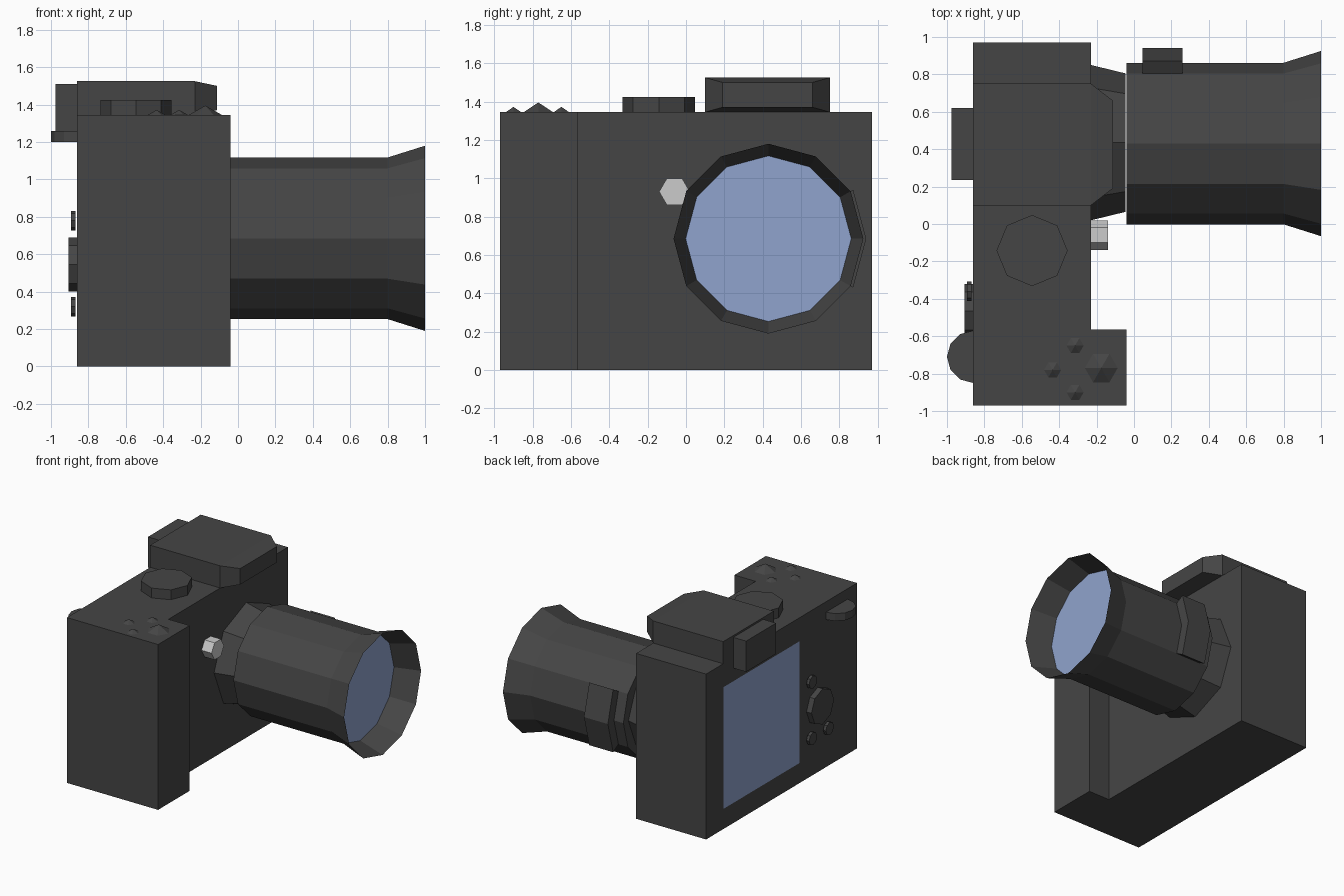
import bpy, bmesh
from math import cos, sin, pi, radians

if "Cube" in bpy.data.objects:
    bpy.data.objects.remove(bpy.data.objects["Cube"])


def material(name, rgb):
    m = bpy.data.materials.new(name)
    m.diffuse_color = (*rgb, 1)
    m.use_nodes = True
    m.node_tree.nodes["Principled BSDF"].inputs["Base Color"].default_value = m.diffuse_color
    return m


DARK = material("dark_plastic", (0.06, 0.06, 0.06))
BLUE = material("blue_glass", (0.28, 0.37, 0.61))
LIGHT = material("light_grey", (0.6, 0.6, 0.6))


def loft(name, loops, mat=DARK, start=True, end=True):
    """Bridge successive point loops, optionally capping both ends."""
    bm = bmesh.new()
    rings = [[bm.verts.new(p) for p in loop] for loop in loops]
    for a, b in zip(rings, rings[1:]):
        for i in range(len(a)):
            j = (i + 1) % len(a)
            bm.faces.new((a[i], a[j], b[j], b[i]))
    if start:
        bm.faces.new(rings[0][::-1])
    if end and len(rings) > 1:
        bm.faces.new(rings[-1])
    bmesh.ops.remove_doubles(bm, verts=bm.verts, dist=1e-5)
    bmesh.ops.recalc_face_normals(bm, faces=bm.faces)
    mesh = bpy.data.meshes.new(name)
    bm.to_mesh(mesh)
    bm.free()
    mesh.materials.append(mat)
    ob = bpy.data.objects.new(name, mesh)
    bpy.context.collection.objects.link(ob)
    return ob


def ring_x(x, r, n, y, z):
    return [(x, y + r * cos(2 * pi * i / n), z + r * sin(2 * pi * i / n)) for i in range(n)]


def ring_z(z, r, n, x, y):
    return [(x + r * cos(2 * pi * i / n), y + r * sin(2 * pi * i / n), z) for i in range(n)]


def rect_x(x, y0, y1, z0, z1):
    return [(x, y0, z0), (x, y1, z0), (x, y1, z1), (x, y0, z1)]


# Body with front grip, extruded from its plan
plan = [(-0.86, -0.97), (-0.04, -0.97), (-0.04, -0.565), (-0.23, -0.565),
        (-0.23, 0.97), (-0.86, 0.97)]
TOP = 1.345
loft("body", [[(x, y, z) for x, y in plan] for z in (0, TOP)])

# Viewfinder hump with tapered nose, and eyepiece
loft("viewfinder_hump", [rect_x(-0.86, 0.10, 0.75, TOP, 1.525),
                         rect_x(-0.23, 0.10, 0.75, TOP, 1.525),
                         rect_x(-0.113, 0.19, 0.66, 1.37, 1.50)])
loft("eyepiece", [rect_x(-0.975, 0.235, 0.62, 1.26, 1.51),
                  rect_x(-0.86, 0.235, 0.62, 1.26, 1.51)])

# Lens: mount, barrel with flared hood, recessed glass
LY, LZ, R = 0.43, 0.685, 0.432
loft("lens_mount", [ring_x(-0.23, 0.415, 8, LY + 0.005, LZ), ring_x(-0.045, 0.37, 8, LY + 0.005, LZ)])
loft("lens_barrel", [ring_x(-0.04, R, 12, LY, LZ), ring_x(0.8, R, 12, LY, LZ),
                     ring_x(1.0, 0.495, 12, LY, LZ)], end=False)
glass = loft("lens_glass", [ring_x(0.8, R, 12, LY, LZ)], BLUE)
if glass.data.polygons[0].normal.x < 0:
    glass.data.flip_normals()

# Raised grip wrapping two facets of the barrel side
loft("lens_side_grip", [[(x, LY + r * cos(a), LZ + r * sin(a))
                         for x, r in ((0.045, R), (0.26, R), (0.26, 0.51), (0.045, 0.51))]
                        for a in map(radians, (-30, 0, 30))])

# Lens release button
loft("release_button", [ring_x(x, 0.08, 6, -0.06, 0.93) for x in (-0.23, -0.14)], LIGHT)

# Dials
loft("top_dial", [ring_z(z, 0.19, 8, -0.545, -0.142) for z in (TOP, 1.425)])
loft("thumb_dial", [ring_z(z, 0.14, 12, -0.86, -0.71) for z in (1.20, 1.26)])

# Pointed buttons on top of the grip
for i, (x, y, r, h) in enumerate([(-0.175, -0.77, 0.088, 0.05), (-0.315, -0.65, 0.046, 0.027),
                                  (-0.435, -0.78, 0.046, 0.027), (-0.315, -0.90, 0.046, 0.027)]):
    loft(f"top_button_{i + 1}", [ring_z(TOP, r, 6, x, y), ring_z(TOP + h, r * 0.002, 6, x, y)])

# Rear control pad and small buttons
loft("control_pad", [ring_x(x, 0.145, 8, -0.465, 0.545) for x in (-0.905, -0.86)])
for i, (y, z) in enumerate([(-0.36, 0.78), (-0.36, 0.32), (-0.575, 0.32)]):
    loft(f"rear_button_{i + 1}", [ring_x(x, 0.052, 8, y, z) for x in (-0.892, -0.868)])

# Rear screen
screen = loft("screen", [rect_x(-0.862, -0.23, 0.75, 0.165, 1.155)], BLUE)
if screen.data.polygons[0].normal.x > 0:
    screen.data.flip_normals()
